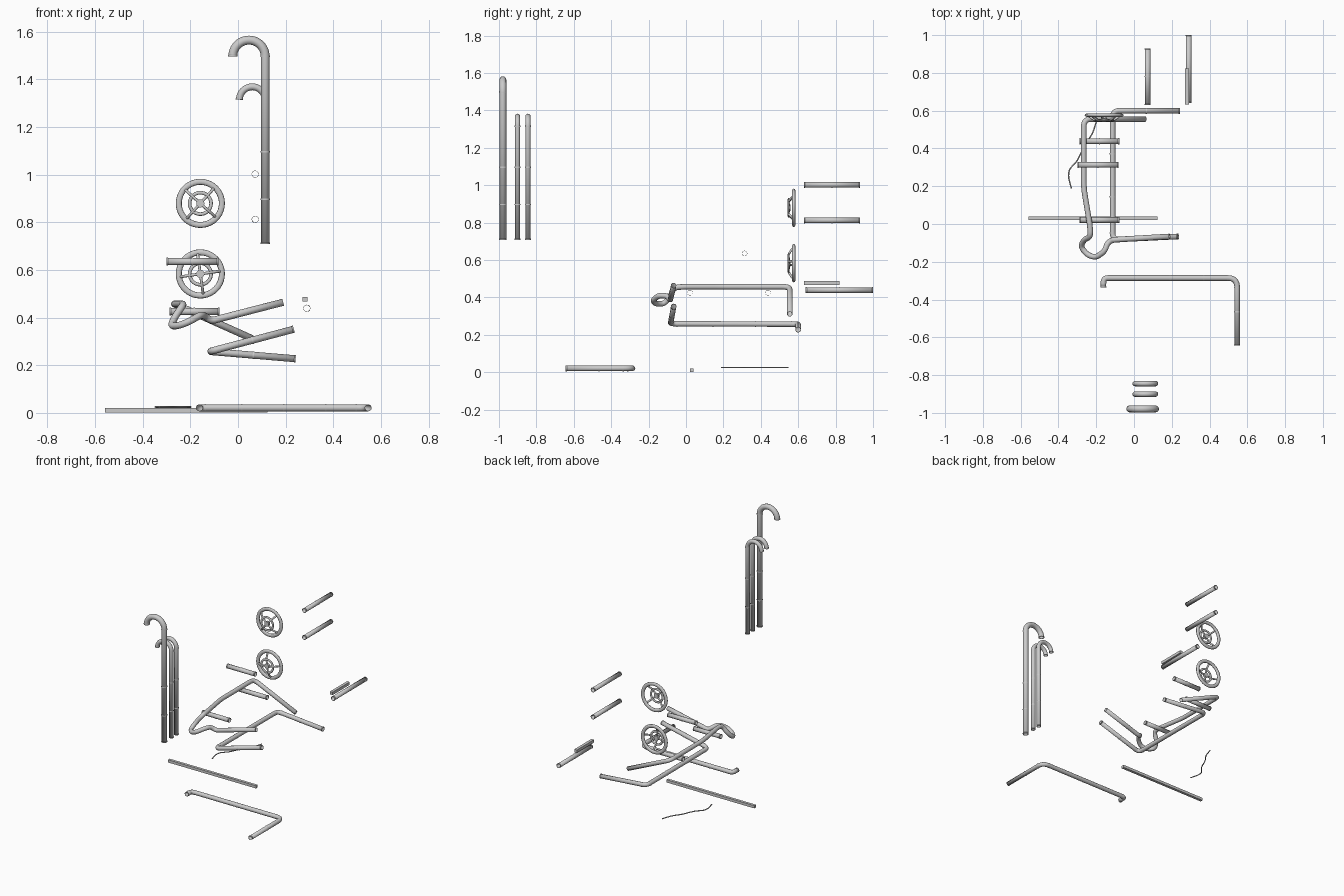
import bpy, math
from mathutils import Vector as V

if "Cube" in bpy.data.objects:
    bpy.data.objects.remove(bpy.data.objects["Cube"])


def fillet(points, radius):
    """Round the inner corners of a polyline; also return corner joint positions."""
    pts = [V(p) for p in points]
    out, joints = [pts[0]], []
    for a, b, c in zip(pts, pts[1:], pts[2:]):
        d = min(radius, (a - b).length * 0.48, (c - b).length * 0.48)
        p, q = b + (a - b).normalized() * d, b + (c - b).normalized() * d
        for i in range(9):
            t = i / 8
            out.append(p * (1 - t) ** 2 + b * 2 * t * (1 - t) + q * t * t)
        joints += [(p, (b - a).normalized()), (q, (c - b).normalized())]
    return out + [pts[-1]], joints


def sweep(name, lines, r, caps=False, wall=0):
    """Round tube along each polyline, open ended unless capped."""
    cu = bpy.data.curves.new(name, 'CURVE')
    cu.dimensions = '3D'
    cu.bevel_depth, cu.bevel_resolution, cu.use_fill_caps = r, 4, caps
    for line in lines:
        sp = cu.splines.new('POLY')
        sp.points.add(len(line) - 1)
        for sp_pt, p in zip(sp.points, line):
            sp_pt.co = (*p, 1)
    ob = bpy.data.objects.new(name, cu)
    bpy.context.collection.objects.link(ob)
    bpy.ops.object.select_all(action='DESELECT')
    bpy.context.view_layer.objects.active = ob
    ob.select_set(True)
    bpy.ops.object.convert(target='MESH')
    bpy.ops.object.shade_smooth_by_angle(angle=math.radians(40))
    ob = bpy.context.object
    if wall:
        mod = ob.modifiers.new("wall", 'SOLIDIFY')
        mod.thickness, mod.offset = wall, -1


def bands(name, joints, r):
    """Thin joint collars around a pipe."""
    sweep(name, [[p - d * 0.003, p + d * 0.003] for p, d in joints], r + 0.0012)


def pipe(name, points, r, bend=0.045, collars=True):
    line, joints = fillet(points, bend)
    sweep(name, [line], r, wall=0.0018)
    if collars:
        # collars at both ends, at the bends and spaced along straight runs
        for a, b in zip(map(V, points), map(V, points[1:])):
            d, n = (b - a).normalized(), max(2, round((b - a).length / 0.2))
            joints += [(a.lerp(b, i / n), d) for i in range(1, n)]
        a, b, y, z = V(points[0]), V(points[1]), V(points[-2]), V(points[-1])
        d, e = (b - a).normalized(), (z - y).normalized()
        bands(name + "_collars", joints + [(a + d * 0.003, d), (z - e * 0.003, e)], r)


def square_bar(name, centre, size):
    bpy.ops.mesh.primitive_cube_add(size=1, location=centre)
    ob = bpy.context.object
    ob.name, ob.scale = name, size


# Hooked pipes
def hooked_pipe(name, y, r, hook, z_arc):
    x = 0.112
    line = [V((x, y, 0.712))]
    for i in range(25):
        a = math.pi * i / 24
        line.append(V((x - hook + hook * math.cos(a), y, z_arc + hook * math.sin(a))))
    sweep(name, [line], r, wall=0.0018)
    up = V((0, 0, 1))
    bands(name + "_collars", [(V((x, y, z)), up) for z in (0.715, 0.9, 1.1, z_arc)]
          + [(line[-1] + up * 0.003, up)], r)


hooked_pipe("large_hooked_pipe", -0.979, 0.0185, 0.068, 1.50)
hooked_pipe("small_hooked_pipe_front", -0.901, 0.0143, 0.054, 1.318)
hooked_pipe("small_hooked_pipe_back", -0.845, 0.0143, 0.054, 1.318)

# Straight pipes running front to back
pipe("upper_straight_pipe", [(0.07, 0.63, 1.006), (0.07, 0.93, 1.006)], 0.015)
pipe("middle_straight_pipe", [(0.07, 0.63, 0.816), (0.07, 0.93, 0.816)], 0.015)
pipe("lower_straight_pipe", [(0.287, 0.64, 0.443), (0.287, 1.0, 0.443)], 0.015)

# Square bars
square_bar("short_square_bar", (0.279, 0.727, 0.481), (0.02, 0.19, 0.02))
square_bar("floor_square_bar", (-0.219, 0.031, 0.0145), (0.682, 0.019, 0.019))

# Cross pipes
pipe("cross_pipe_upper", [(-0.302, 0.313, 0.639), (-0.084, 0.313, 0.639)], 0.015)
for label, y in (("front", 0.021), ("back", 0.438)):
    pipe("cross_pipe_" + label, [(-0.29, y, 0.429), (-0.08, y, 0.429)], 0.015)

# Angled floor pipe
pipe("floor_pipe", [(-0.164, -0.337, 0.025), (-0.164, -0.286, 0.025),
                    (0.544, -0.286, 0.025), (0.544, -0.643, 0.025)], 0.0148, 0.05)

# Lower bent frame pipe
pipe("lower_frame_pipe", [(0.232, -0.066, 0.355), (-0.115, -0.083, 0.263),
                          (-0.115, 0.599, 0.261), (0.24, 0.599, 0.231)], 0.0148, 0.035)

# Upper frame pipe with twisted front loop
pipe("upper_frame_pipe", [
    (0.058, 0.555, 0.315), (-0.268, 0.555, 0.461), (-0.268, 0.19, 0.461),
    (-0.235, -0.01, 0.461), (-0.232, -0.066, 0.457), (-0.268, -0.085, 0.405),
    (-0.284, -0.12, 0.368), (-0.25, -0.163, 0.37), (-0.205, -0.178, 0.388),
    (-0.158, -0.145, 0.415), (-0.142, -0.1, 0.412), (-0.115, -0.084, 0.39),
    (-0.05, -0.08, 0.407), (0.187, -0.066, 0.468)], 0.0148, 0.04, collars=False)


# Dished valve wheels
def wheel(name, z, turn):
    c = V((-0.16, 0, z))

    def polar(r, a, y):
        return c + V((r * math.cos(a), y, r * math.sin(a)))

    for part, big, small, y in (("rim", 0.0905, 0.0125, 0.576),
                                ("inner_ring", 0.045, 0.0075, 0.549)):
        bpy.ops.mesh.primitive_torus_add(major_radius=big, minor_radius=small,
                                         major_segments=40, minor_segments=10,
                                         location=c + V((0, y, 0)),
                                         rotation=(math.pi / 2, 0, 0))
        ob = bpy.context.object
        ob.name, ob.scale = name + "_" + part, (1, 1, 0.7)
        bpy.ops.object.shade_smooth()
    spokes = []
    for i in range(4):
        a = math.radians(turn + 90 * i)
        spokes.append([polar(0.012, a, 0.55), polar(0.046, a, 0.548),
                       polar(0.07, a, 0.562), polar(0.088, a, 0.577)])
    sweep(name + "_spokes", spokes, 0.006, caps=True)
    bpy.ops.mesh.primitive_cylinder_add(vertices=20, radius=0.017, depth=0.016,
                                        location=c + V((0, 0.55, 0)),
                                        rotation=(math.pi / 2, 0, 0))
    bpy.context.object.name = name + "_hub"
    bpy.ops.object.shade_smooth_by_angle(angle=math.radians(40))


wheel("upper_wheel", 0.883, 48)
wheel("lower_wheel", 0.587, 8)

# Loose cord lying flat
cord, _ = fillet([(-0.2, 0.547, 0.029), (-0.222, 0.475, 0.029), (-0.265, 0.42, 0.029),
                  (-0.285, 0.37, 0.029), (-0.305, 0.33, 0.029), (-0.345, 0.29, 0.029),
                  (-0.35, 0.25, 0.029), (-0.333, 0.187, 0.029)], 0.04)
sweep("cord", [cord], 0.0035, caps=True)

# Settle everything onto the ground
for ob in bpy.context.scene.objects:
    ob.location += V((0.002, 0, -0.004))
